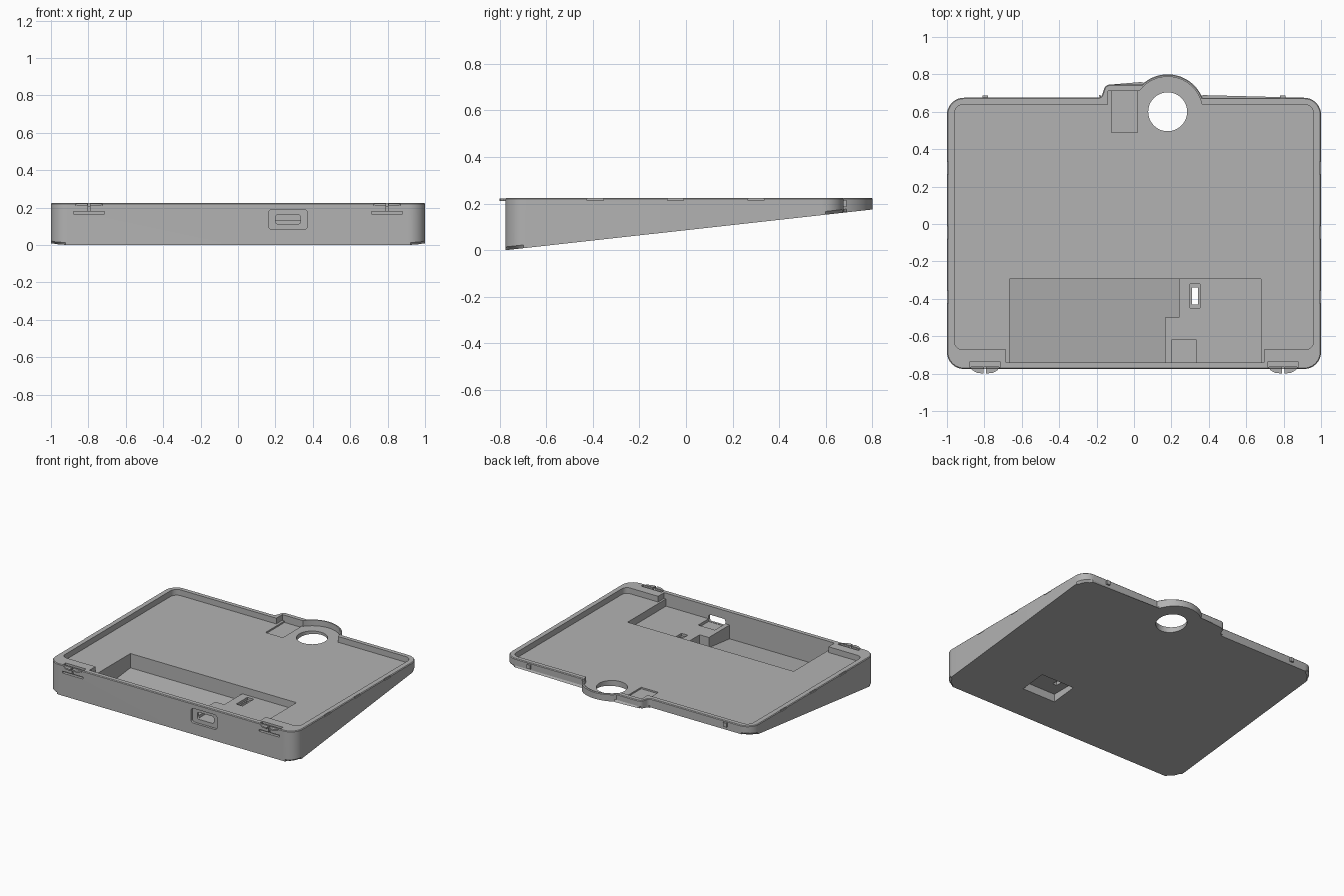
import bpy
import bmesh
from math import sin, cos, tan, pi, radians
from mathutils import Vector, Matrix

if "Cube" in bpy.data.objects:
    bpy.data.objects.remove(bpy.data.objects["Cube"])

grey = bpy.data.materials.new("plain grey")
grey.use_nodes = True
grey.diffuse_color = (0.45, 0.45, 0.45, 1)
grey.node_tree.nodes["Principled BSDF"].inputs["Base Color"].default_value = (0.45, 0.45, 0.45, 1)

TOP = 0.225
HUB = Vector((0.18, 0.6))
FRONT = Matrix.Rotation(radians(90), 4, 'X')


def slope(y):
    return (y + 0.775) * 0.111


def rounded(points, steps=8):
    """Round the corners of a polygon given as (x, y, radius)."""
    out = []
    for i, (x, y, r) in enumerate(points):
        p = Vector((x, y))
        if r == 0:
            out.append(p)
            continue
        a = (Vector(points[i - 1][:2]) - p).normalized()
        b = (Vector(points[(i + 1) % len(points)][:2]) - p).normalized()
        half = a.angle(b) / 2
        c = p + (a + b).normalized() * r / sin(half)
        va, vb = p + a * r / tan(half) - c, p + b * r / tan(half) - c
        out += [c + va.lerp(vb, k / steps).normalized() * r for k in range(steps + 1)]
    return out


def arc(r, start, end, steps=28):
    return [(HUB.x + r * cos(start + (end - start) * k / steps),
             HUB.y + r * sin(start + (end - start) * k / steps), 0) for k in range(steps + 1)]


def rect(x0, x1, y0, y1, r=0):
    return rounded([(x0, y0, r), (x1, y0, r), (x1, y1, r), (x0, y1, r)])


def prism(name, pts, z0, z1, matrix=None, edge=None):
    """Extrude an outline; z0 may be a function of y. edge = (bottom, top) chamfers."""
    bm = bmesh.new()
    low = z0 if callable(z0) else (lambda y: z0)
    bot = [bm.verts.new((p[0], p[1], low(p[1]))) for p in pts]
    top = [bm.verts.new((p[0], p[1], z1)) for p in pts]
    n = len(pts)
    faces = [bm.faces.new(bot[::-1]), bm.faces.new(top)]
    for i in range(n):
        j = (i + 1) % n
        bm.faces.new((bot[i], bot[j], top[j], top[i]))
    if edge:
        rims = [list(f.edges) for f in faces]
        for rim, size in zip(rims, edge):
            bmesh.ops.bevel(bm, geom=rim, offset=size, segments=1, affect='EDGES')
    bmesh.ops.recalc_face_normals(bm, faces=bm.faces)
    if matrix:
        bm.transform(matrix)
    mesh = bpy.data.meshes.new(name)
    bm.to_mesh(mesh)
    bm.free()
    mesh.materials.append(grey)
    ob = bpy.data.objects.new(name, mesh)
    bpy.context.collection.objects.link(ob)
    return ob


def activate(ob):
    bpy.ops.object.select_all(action='DESELECT')
    ob.select_set(True)
    bpy.context.view_layer.objects.active = ob


def cut(target, *args):
    """Subtract a prism from the target, then discard the cutter."""
    cutter = prism("cutter", *args)
    cutter.hide_render = True
    activate(target)
    mod = target.modifiers.new("cut", 'BOOLEAN')
    mod.operation = 'DIFFERENCE'
    mod.solver = 'EXACT'
    mod.object = cutter
    bpy.ops.object.modifier_apply(modifier=mod.name)
    bpy.data.objects.remove(cutter)


# Wedge-shaped case with the round lobe and shoulder on the back edge
outline = rounded([(-1, -0.775, 0.09), (1, -0.775, 0.09), (1, 0.675, 0.09)]
                  + arc(0.2, radians(22), radians(133.5))
                  + [(-0.152, 0.745, 0.03), (-0.175, 0.675, 0.03), (-1, 0.675, 0.09)])
case = prism("case", outline, slope, TOP, None, (0.014, 0.005))

# Shallow tray following the outline
tray = rounded([(-0.96, -0.67, 0.04), (0.96, -0.67, 0.04), (0.96, 0.64, 0.05)]
               + arc(0.187, radians(12.4), radians(144))
               + [(-0.138, 0.71, 0), (-0.138, 0.64, 0), (-0.96, 0.64, 0.05)])
cut(case, tray, 0.183, 0.3)

# Deep front bay with sloping floor, and the raised board shelf beside it
bay = [(-0.665, -0.74), (0.165, -0.74), (0.165, -0.5), (0.24, -0.5), (0.24, -0.295), (-0.665, -0.295)]
cut(case, bay, lambda y: slope(y) + 0.025, 0.3)
cut(case, rect(0.1, 0.68, -0.74, -0.295), 0.13, 0.3)
for x in (-0.675, 0.685):
    cut(case, rect(x - 0.01, x + 0.01, -0.74, -0.6), 0.183, 0.3)

# Connector recess, switch slot and underside recess
cut(case, rect(0.2, 0.335, -0.74, -0.62), 0.11, 0.2)
cut(case, rect(0.3, 0.352, -0.45, -0.32), 0.112, 0.2)
cut(case, rect(0.245, 0.515, -0.53, -0.335), -0.1, 0.085)
cut(case, rect(0.31, 0.343, -0.43, -0.34), -0.1, 0.2)

# Front port: rounded outer recess and through opening
cut(case, rect(0.162, 0.372, 0.083, 0.19, 0.02), 0.757, 0.9, FRONT)
cut(case, rect(0.2, 0.335, 0.112, 0.163, 0.015), 0.7, 0.9, FRONT)

# Round opening in the lobe and the pocket next to it
cut(case, [(p[0], p[1]) for p in arc(0.104, 0, 2 * pi, 48)[:-1]], -0.1, 0.3)
cut(case, rect(-0.12, 0.02, 0.49, 0.71), 0.172, 0.3)

# Latch slots on the front and snap notches along the sides
for s in (-1, 1):
    x = s * 0.797
    cut(case, rect(x - 0.083, x + 0.083, -0.85, -0.755), 0.166, 0.18)
    cut(case, rect(x - 0.083, x + 0.083, -0.765, -0.737), 0.21, 0.3)
    cut(case, rect(x - 0.006, x + 0.006, -0.85, -0.765), 0.175, 0.3)
    for y in (0.3, -0.045, -0.39):
        cut(case, rect(s - 0.007, s + 0.007, y - 0.035, y + 0.035), 0.214, 0.3)

parts = [case]

# Front latch lips (two quarter discs each) and back snap nubs
quarter = [(0.007, -0.762), (0.007, -0.8), (0.045, -0.795), (0.07, -0.78), (0.075, -0.762)]
for side, s in (("right", -1), ("left", 1)):
    for half, m in (("outer", s), ("inner", -s)):
        pts = [(s * 0.797 + m * x, y) for x, y in quarter]
        parts.append(prism(f"{side}_{half}_latch_lip", pts, 0.212, 0.222))
    x = s * 0.795
    parts.append(prism(f"{side}_back_nub", rect(x - 0.014, x + 0.014, 0.665, 0.688), 0.185, 0.215))

for ob in parts:
    activate(ob)
    bpy.ops.object.shade_smooth_by_angle(angle=radians(25))
